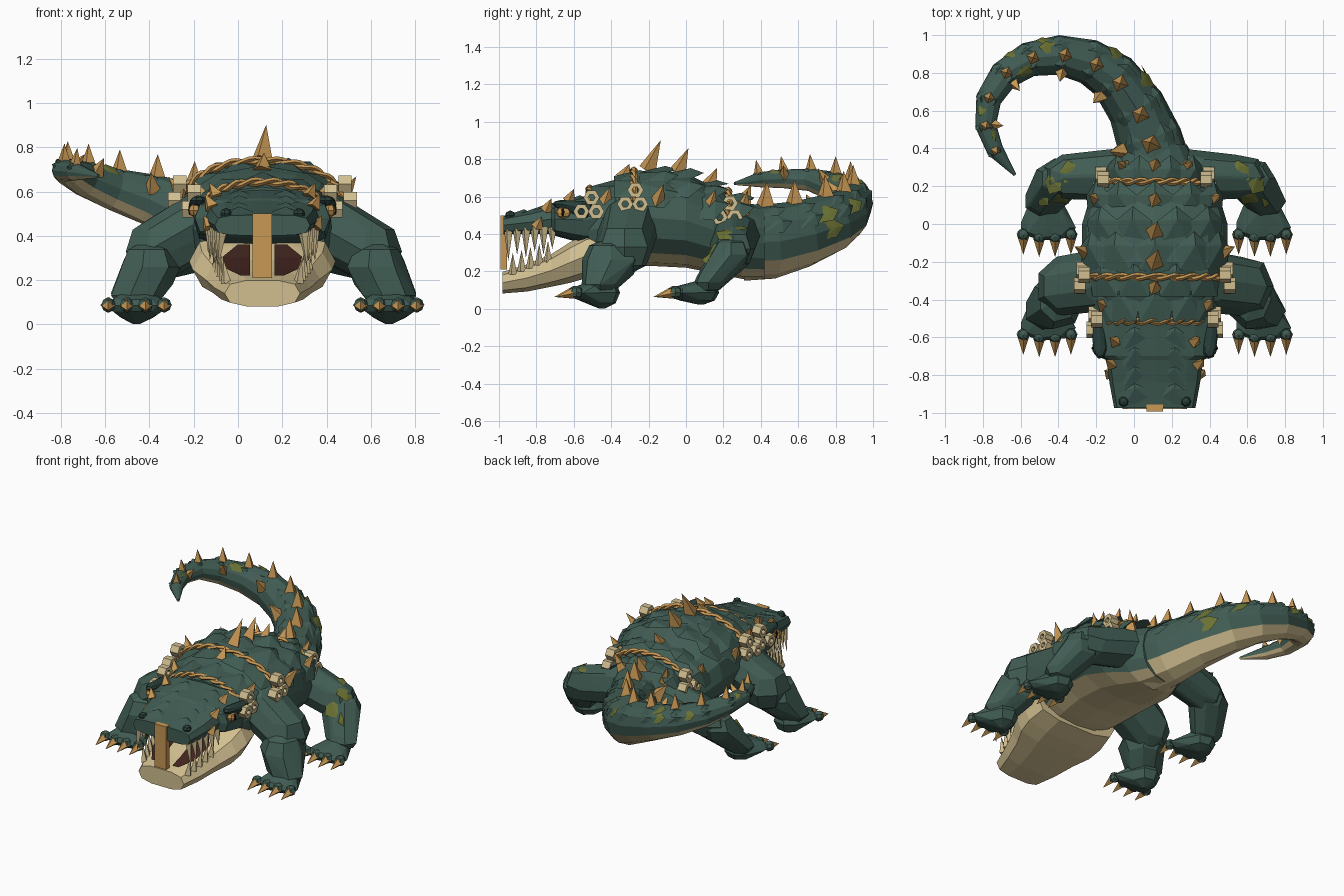
import bpy, bmesh, math, random
from mathutils import Vector as V

if "Cube" in bpy.data.objects:
    bpy.data.objects.remove(bpy.data.objects["Cube"])

random.seed(4)
CX = 0.11  # centre line of the body
UP = V((0, 0, 1))


def material(name, r, g, b):
    m = bpy.data.materials.new(name)
    m.diffuse_color = (r, g, b, 1)
    m.use_nodes = True
    m.node_tree.nodes["Principled BSDF"].inputs["Base Color"].default_value = m.diffuse_color
    return m


GREEN = material("hide green", .052, .108, .088)
DARK = material("deep green", .022, .05, .042)
CREAM = material("belly cream", .64, .52, .28)
GOLD = material("horn gold", .57, .31, .09)
MOSS = material("moss", .15, .17, .035)
RED = material("mouth red", .055, .018, .013)
BLACK = material("pupil", .01, .01, .01)


def finish(bm, name, *mats):
    bmesh.ops.recalc_face_normals(bm, faces=bm.faces)
    me = bpy.data.meshes.new(name)
    bm.to_mesh(me)
    bm.free()
    for m in mats:
        me.materials.append(m)
    ob = bpy.data.objects.new(name, me)
    bpy.context.collection.objects.link(ob)
    return ob


def skin(bm, rings, ring_loop=False, rule=None):
    """Skin closed cross-sections; cap the ends unless the rings form a loop."""
    vs = [[bm.verts.new(p) for p in r] for r in rings]
    n = len(vs[0])
    for i in range(len(vs) - (0 if ring_loop else 1)):
        a, b = vs[i], vs[(i + 1) % len(vs)]
        for k in range(n):
            f = bm.faces.new((a[k], a[(k + 1) % n], b[(k + 1) % n], b[k]))
            if rule and rule(math.sin((k + .5) * math.tau / n)):
                f.material_index = 1
    if not ring_loop:
        bm.faces.new(vs[0])
        bm.faces.new(vs[-1])


def oval(c, side, up, n, e=1.0):
    def s(v):
        return math.copysign(abs(v) ** e, v) if abs(v) > 1e-6 else 0
    return [c + side * s(math.cos(k * math.tau / n)) + up * s(math.sin(k * math.tau / n)) for k in range(n)]


def y_rings(rows, n, e):
    return [oval(V((CX, y, (t + b) / 2)), V((w, 0, 0)), V((0, 0, (t - b) / 2)), n, e) for y, w, t, b in rows]


def fan(bm, base, apex):
    vs = [bm.verts.new(p) for p in base]
    top = bm.verts.new(apex)
    bm.faces.new(vs)
    for i in range(len(vs)):
        bm.faces.new((vs[i - 1], vs[i], top))


def spike(bm, p, d, h, r, n=4):
    d = V(d).normalized()
    s = d.cross(V((.31, .9, .2))).normalized()
    fan(bm, oval(V(p) - d * .015, s * r, d.cross(s) * r, n), V(p) + d * h)


def scale(bm, p, nor, back, w, l, lift, sink=.012):
    """Shield-shaped plate with a raised rear point."""
    t, p = nor.cross(back).normalized(), p - nor * sink
    base = [p - back * l * .5 - t * w * .4, p - back * l * .5 + t * w * .4, p + back * l * .15 + t * w * .5,
            p + back * l * .55 + nor * lift * .6, p + back * l * .15 - t * w * .5]
    fan(bm, base, p + back * l * .2 + nor * (lift + sink))


def hull(bm, blobs):
    """Faceted block wrapped around a set of ellipsoids."""
    vs = []
    for c, r in blobs:
        for j in range(-2, 3):
            k = j * math.pi / 4.4
            vs += [bm.verts.new(p) for p in oval(V(c) + UP * r[2] * math.sin(k), V((r[0] * math.cos(k), 0, 0)),
                                                 V((0, r[1] * math.cos(k), 0)), 7)]
    out = bmesh.ops.convex_hull(bm, input=vs)
    junk = {v for v in out["geom_interior"] + out["geom_unused"] if isinstance(v, bmesh.types.BMVert)}
    bmesh.ops.delete(bm, geom=list(junk), context='VERTS')


# Trunk: y, half width, top, bottom
BODY = [(-.52, .29, .62, .22), (-.36, .355, .69, .22), (-.2, .385, .745, .23), (0, .385, .725, .22),
        (.15, .34, .65, .19), (.3, .24, .57, .16), (.42, .17, .54, .16)]
bm = bmesh.new()
skin(bm, y_rings(BODY, 16, .9), rule=lambda s: s < -.75)
finish(bm, "trunk", GREEN, CREAM)


def body_at(y, a):
    i = max(k for k in range(len(BODY) - 1) if k == 0 or BODY[k][0] <= y)
    f = (y - BODY[i][0]) / (BODY[i + 1][0] - BODY[i][0])
    w, t, b = [BODY[i][j] * (1 - f) + BODY[i + 1][j] * f for j in (1, 2, 3)]
    c, s, h = math.cos(a), math.sin(a), (t - b) / 2
    p = V((CX + w * math.copysign(abs(c) ** .9, c), y, (t + b) / 2 + h * abs(s) ** .9))
    return p, V((c / w, 0, s / h)).normalized()


# Back plates in staggered rows
bm = bmesh.new()
for r in range(6):
    for k in range(5 - r % 2):
        p, n = body_at(-.42 + r * .135, math.radians(30 + 30 * k + 15 * (r % 2)))
        scale(bm, p, n, V((0, 1, 0)), .2, .2, random.uniform(.02, .035))
finish(bm, "back_plates", GREEN)

# Tail: x, y, z, half width, half height
TAIL = [(.11, .31, .355, .2, .205), (.08, .45, .36, .175, .2), (.01, .62, .40, .155, .18), (-.11, .78, .46, .135, .16),
        (-.24, .86, .51, .12, .135), (-.40, .895, .565, .105, .115), (-.56, .87, .61, .092, .095),
        (-.69, .785, .655, .08, .08), (-.77, .66, .69, .068, .06), (-.785, .52, .695, .056, .05),
        (-.735, .39, .69, .045, .04), (-.63, .26, .67, .008, .008)]
PTS = [V(t[:3]) for t in TAIL]
tail, tang = [], []
for i, t in enumerate(TAIL):
    d = V((0, 1, 0)) if i == 0 else PTS[min(i + 1, len(PTS) - 1)] - PTS[i - 1]
    d.normalize()
    side = d.cross(UP).normalized()
    tang.append(d)
    tail.append(oval(PTS[i], side * t[3], side.cross(d) * t[4], 12))
bm = bmesh.new()
skin(bm, tail, rule=lambda s: s < -.5)
finish(bm, "tail", GREEN, CREAM)

# Tail plates, moss patches and spikes
plates, moss, horns = bmesh.new(), bmesh.new(), bmesh.new()
for i in range(1, 11):
    size = TAIL[i][3]
    for k in (1, 2, 4):
        p = tail[i][k]
        scale(plates, p, (p - PTS[i]).normalized(), tang[i], size * .65, size * .95, .01)
    for k, h in ((3, 1), (5, .9)):
        if k == 3 or i % 2:
            p = tail[i][k]
            spike(horns, p, (p - PTS[i]).normalized() * .8 + UP * .4 + tang[i] * .2,
                  (.05 + size * .42) * h, .021 + size * .2)
for i, k in ((2, 1), (2, 0), (3, 1), (5, 1), (5, 2), (6, 4), (6, 1), (8, 2), (9, 4)):
    p, size = tail[i][k] * .55 + tail[i + 1][k] * .45, TAIL[i][3]
    scale(moss, p, (p - PTS[i]).normalized(), tang[i], size * .65, size * .95, .007, .002)

# Back and flank spikes
for y, h, r in ((-.33, .07, .045), (-.2, .16, .05), (-.04, .13, .05), (.13, .09, .045), (.31, .09, .05)):
    spike(horns, body_at(y, math.pi / 2)[0] + UP * .012, (.12, .45, 1), h, r)
for y, a, h in ((-.15, 20, .11), (.13, 30, .1), (.3, 50, .12), (-.43, 35, .09)):
    for ang in (a, 180 - a):
        p, n = body_at(y, math.radians(ang))
        spike(horns, p, n * .9 + UP * .7 + V((0, .4, 0)), h, .045)

# Upper jaw with crown plates
bm = bmesh.new()
HEAD = [(-.975, .215, .495, .40), (-.84, .24, .525, .40), (-.72, .255, .56, .40), (-.70, .305, .57, .39),
        (-.55, .31, .60, .35), (-.42, .29, .63, .35)]
skin(bm, y_rings(HEAD, 12, .55))
finish(bm, "upper_jaw", GREEN)
for y, z in ((-.89, .51), (-.79, .53), (-.69, .56), (-.59, .585)):
    for s in (-1, 1):
        scale(plates, V((CX + s * .1, y, z)), UP, V((s * .2, 1, 0)).normalized(), .19, .12, .022)

# Lower jaw and mouth lining
bm = bmesh.new()
skin(bm, y_rings([(-.98, .17, .2, .08), (-.85, .215, .24, .09), (-.72, .26, .295, .115), (-.62, .315, .36, .135),
                  (-.53, .33, .41, .16), (-.42, .31, .42, .2)], 10, .7))
finish(bm, "lower_jaw", CREAM)
bm = bmesh.new()
for s in (-1, 1):
    rows = [[bm.verts.new((CX + s * x, y, z)) for x in (.055, w)]
            for y, z, w in ((-.94, .222, .1), (-.85, .25, .16), (-.72, .305, .18), (-.63, .362, .11))]
    for a, b in zip(rows, rows[1:]):
        bm.faces.new((a[0], a[1], b[1], b[0]))
finish(bm, "mouth_lining", RED)

# Mouth prop
bm = bmesh.new()
skin(bm, [[V((CX + a * .044, -.974 + b * .018, z)) for a, b in ((1, 1), (-1, 1), (-1, -1), (1, -1))]
          for z in (.21, .5)])
finish(bm, "mouth_prop", GOLD)

# Teeth, eyes, nostrils, brow horns
teeth, eyes, pupils, dark = (bmesh.new() for _ in range(4))
for s in (-1, 1):
    for i in range(6):
        y, w = -.95 + i * .047, .185 + i * .01
        spike(teeth, (CX + s * w, y, .42), (s * .1, 0, -1), .165 - .025 * (i % 2) - i * .008, .027)
        if i < 5:
            spike(teeth, (CX + s * (w - .02), y + .024, .20 + i * .016), (s * .12, 0, 1), .1, .025)
    hull(dark, [((CX + s * .29, -.665, .56), (.035, .05, .022)), ((CX + s * .3, -.54, .53), (.04, .045, .045))])
    hull(eyes, [((CX + s * .305, -.655, .515), (.028, .042, .032))])
    hull(pupils, [((CX + s * .327, -.658, .517), (.009, .009, .024))])
    hull(dark, [((CX + s * .165, -.94, .50), (.028, .028, .025))])
    for x, y, z, h in ((.235, -.74, .54, .06), (.215, -.62, .59, .06), (.245, -.79, .45, .05)):
        spike(horns, (CX + s * x, y, z), (s * .5, .4, 1), h, .035)
finish(teeth, "teeth", CREAM)
finish(eyes, "eyes", GOLD)
finish(pupils, "pupils", BLACK)
finish(dark, "brows_and_nostrils", DARK)

# Legs, feet, claws
legs, feet, claws = bmesh.new(), bmesh.new(), bmesh.new()
for s in (-1, 1):
    def at(x, y, z):
        return (CX + s * x, y, z)
    hull(legs, [(at(.28, -.3, .45), (.15, .17, .16)), (at(.49, -.33, .33), (.14, .16, .15))])
    hull(legs, [(at(.51, -.4, .26), (.14, .16, .12)), (at(.57, -.46, .13), (.125, .1, .06))])
    hull(legs, [(at(.2, .26, .39), (.13, .14, .13)), (at(.46, .25, .32), (.14, .12, .12))])
    hull(legs, [(at(.5, .24, .29), (.14, .11, .1)), (at(.585, .12, .14), (.11, .08, .06))])
    for y, low in ((-.45, .087), (.08, .065)):
        hull(feet, [(at(.57, y, .087), (.1, .1, low)), (at(.57, y - .1, .085), (.152, .07, .042))])
        for k in range(4):
            x, yy = .57 + (k - 1.5) * .084, y - .135 - (.012 if k in (1, 2) else 0)
            hull(feet, [(at(x, yy, .088), (.034, .035, .034))])
            spike(claws, at(x, yy - .01, .085), (0, -1, -.22), .1, .036)
    for x, y, z, d in ((.45, .28, .435, (.1, .1, 1)), (.54, .22, .4, (.5, 0, .8)), (.6, .15, .27, (.7, -.2, .6)),
                       (.5, .14, .32, (.1, -.8, .6))):
        n = V((s * d[0], d[1], d[2])).normalized()
        scale(moss, V(at(x, y, z)), n, n.cross(V((1, .2, 0))).normalized(), .1, .11, .009, .004)
finish(legs, "legs", GREEN)
finish(feet, "feet", GREEN)
finish(claws, "claws", GOLD)
finish(horns, "horn_spikes", GOLD)
finish(plates, "head_and_tail_plates", GREEN)
finish(moss, "moss_patches", MOSS)

# Twisted ropes over the back, with hexagonal nuts at their ends
rope, nuts = bmesh.new(), bmesh.new()
for y, dx, z in ((-.515, .32, .55), (-.28, .385, .59), (.225, .285, .52)):
    for ph in (0, math.pi):
        path = []
        for i in range(37):
            p, n = body_at(y, math.radians(20 + i * 140 / 36))
            tw = i * .9 + ph
            c = p + n * (.022 + .01 * math.sin(tw)) + V((0, .011 * math.cos(tw), 0))
            path.append(oval(c, n * .012, V((0, .012, 0)), 4))
        skin(rope, path)
    for s in (-1, 1):
        for j, (oy, oz) in enumerate(((-.045, -.03), (.035, -.03), (.01, .045))):
            c = V((CX + s * (dx - .012 * (j - 1)), y + oy, z + oz))
            skin(nuts, [oval(c + V((x, 0, 0)), V((0, r, 0)), V((0, 0, r)), 6)
                        for x, r in ((-.03, .043), (.03, .043), (.03, .019), (-.03, .019))], ring_loop=True)
finish(rope, "ropes", GOLD)
finish(nuts, "hex_nuts", CREAM)
